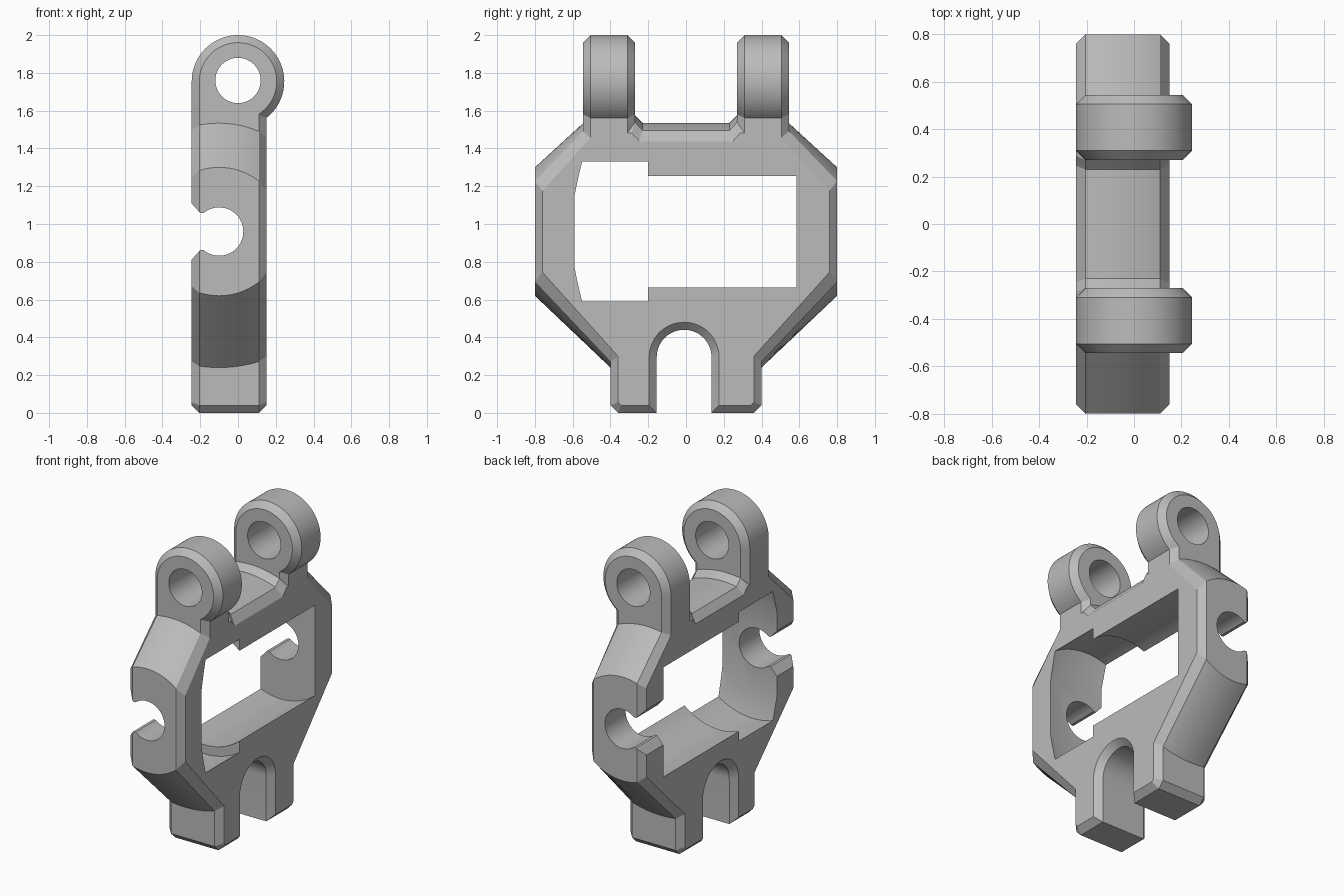
import bpy, bmesh, math
from mathutils import Vector

if "Cube" in bpy.data.objects:
    bpy.data.objects.remove(bpy.data.objects["Cube"])

X_MIN, X_MAX, CHAMFER = -0.245, 0.15, 0.04
AXIS_X, AXIS_Z = -0.1, 0.96          # long axis of the cradle, parallel to y

grey = bpy.data.materials.new("plain grey")
grey.use_nodes = True
grey.diffuse_color = (0.5, 0.5, 0.5, 1)
grey.node_tree.nodes["Principled BSDF"].inputs["Base Color"].default_value = (0.5, 0.5, 0.5, 1)


def arc(cx, cy, r, start, end, n):
    angles = [math.radians(start + (end - start) * i / n) for i in range(n + 1)]
    return [(cx + r * math.cos(a), cy + r * math.sin(a)) for a in angles]


def inset(points, d):
    """Move every edge of a counter-clockwise outline inwards by d."""
    result = []
    for i, p in enumerate(points):
        p = Vector(p)
        e1 = (p - Vector(points[i - 1])).normalized()
        e2 = (Vector(points[(i + 1) % len(points)]) - p).normalized()
        n1, n2 = Vector((-e1.y, e1.x)), Vector((-e2.y, e2.x))
        result.append(p + (n1 + n2) * (d / (1 + n1.dot(n2))))
    return result


def loft(name, rings):
    """Closed solid through rings that have equal point counts."""
    bm = bmesh.new()
    loops = [[bm.verts.new(p) for p in ring] for ring in rings]
    count = len(loops[0])
    for a, b in zip(loops, loops[1:]):
        for i in range(count):
            j = (i + 1) % count
            bm.faces.new((a[i], a[j], b[j], b[i]))
    bm.faces.new(loops[0])
    bm.faces.new(loops[-1])
    bmesh.ops.recalc_face_normals(bm, faces=bm.faces)
    mesh = bpy.data.meshes.new(name)
    bm.to_mesh(mesh)
    bm.free()
    mesh.materials.append(grey)
    obj = bpy.data.objects.new(name, mesh)
    bpy.context.collection.objects.link(obj)
    return obj


def along_x(points, x):
    return [(x, p[0], p[1]) for p in points]


def along_y(points, y):
    return [(p[0], y, p[1]) for p in points]


def combine(target, tool, operation):
    mod = target.modifiers.new("combine", "BOOLEAN")
    mod.operation, mod.solver, mod.object = operation, "EXACT", tool
    bpy.context.view_layer.objects.active = target
    bpy.ops.object.modifier_apply(modifier=mod.name)
    bpy.data.objects.remove(tool)


# Frame: turned outer surface trimmed to a plate, with chamfered rims
def frame_outline(x):
    def z(r, side):
        return AXIS_Z + side * math.sqrt(r * r - (x - AXIS_X) ** 2)
    half = [(0.36, 0), (0.40, 0.04), (0.40, z(0.72, -1)), (0.80, z(0.34, -1)),
            (0.80, z(0.34, 1)), (0.50, z(0.615, 1)), (0.27, z(0.615, 1)), (0.23, z(0.575, 1))]
    return half + [(-y, h) for y, h in reversed(half)]


inner_min, inner_max = X_MIN + CHAMFER, X_MAX - CHAMFER
rings = [along_x(inset(frame_outline(X_MIN), CHAMFER), X_MIN)]
for i in range(13):
    x = inner_min + (inner_max - inner_min) * i / 12
    rings.append(along_x(frame_outline(x), x))
rings.append(along_x(inset(frame_outline(X_MAX), CHAMFER), X_MAX))
frame = loft("hinge_frame", rings)

# Hinge lugs
lug_z, lug_r = 1.755, 0.245
overhang = math.degrees(math.acos(X_MAX / lug_r))
lug = [(X_MIN, 1.36), (X_MAX, 1.36)] + arc(0, lug_z, lug_r, -overhang, 180, 56)
for side in (-1, 1):
    steps = [(0.27, CHAMFER), (0.31, 0), (0.505, 0), (0.545, CHAMFER)]
    tool = loft("hinge_lug", [along_y(inset(lug, d), side * y) for y, d in steps])
    combine(frame, tool, "UNION")

# Pin bore through both lugs
pin = arc(0, lug_z + 0.005, 0.12, 0, 352.5, 47)
combine(frame, loft("pin_bore", [along_y(pin, -1), along_y(pin, 1)]), "DIFFERENCE")

# Round cradle opening with a wider front section
cradle = [(-0.59, 0.314), (-0.55, 0.447), (-0.20, 0.447), (-0.20, 0.387), (0.585, 0.387)]
tool = loft("cradle_opening",
            [along_y(arc(AXIS_X, AXIS_Z, r, 0, 356.25, 95), y) for y, r in cradle])
combine(frame, tool, "DIFFERENCE")

# Shaft notches, open towards the back of the plate
notch = arc(AXIS_X, AXIS_Z, 0.128, -130, 130, 40)
notch += [(-0.20, AXIS_Z + 0.098), (-0.30, AXIS_Z + 0.21),
          (-0.30, AXIS_Z - 0.21), (-0.20, AXIS_Z - 0.098)]
combine(frame, loft("shaft_notch", [along_y(notch, -1), along_y(notch, 1)]), "DIFFERENCE")

# Arched slot between the legs, flared at both faces
arch = [(-0.155, -0.2), (0.135, -0.2)] + arc(-0.01, 0.295, 0.145, 0, 180, 28)
steps = [(X_MIN - 0.02, 0.06), (inner_min, 0), (inner_max, 0), (X_MAX + 0.02, 0.06)]
tool = loft("leg_slot", [along_x(inset(arch, -d), x) for x, d in steps])
combine(frame, tool, "DIFFERENCE")

# Smooth curved surfaces, crisp edges
bpy.ops.object.select_all(action="DESELECT")
frame.select_set(True)
bpy.context.view_layer.objects.active = frame
bpy.ops.object.shade_smooth_by_angle(angle=math.radians(20))
